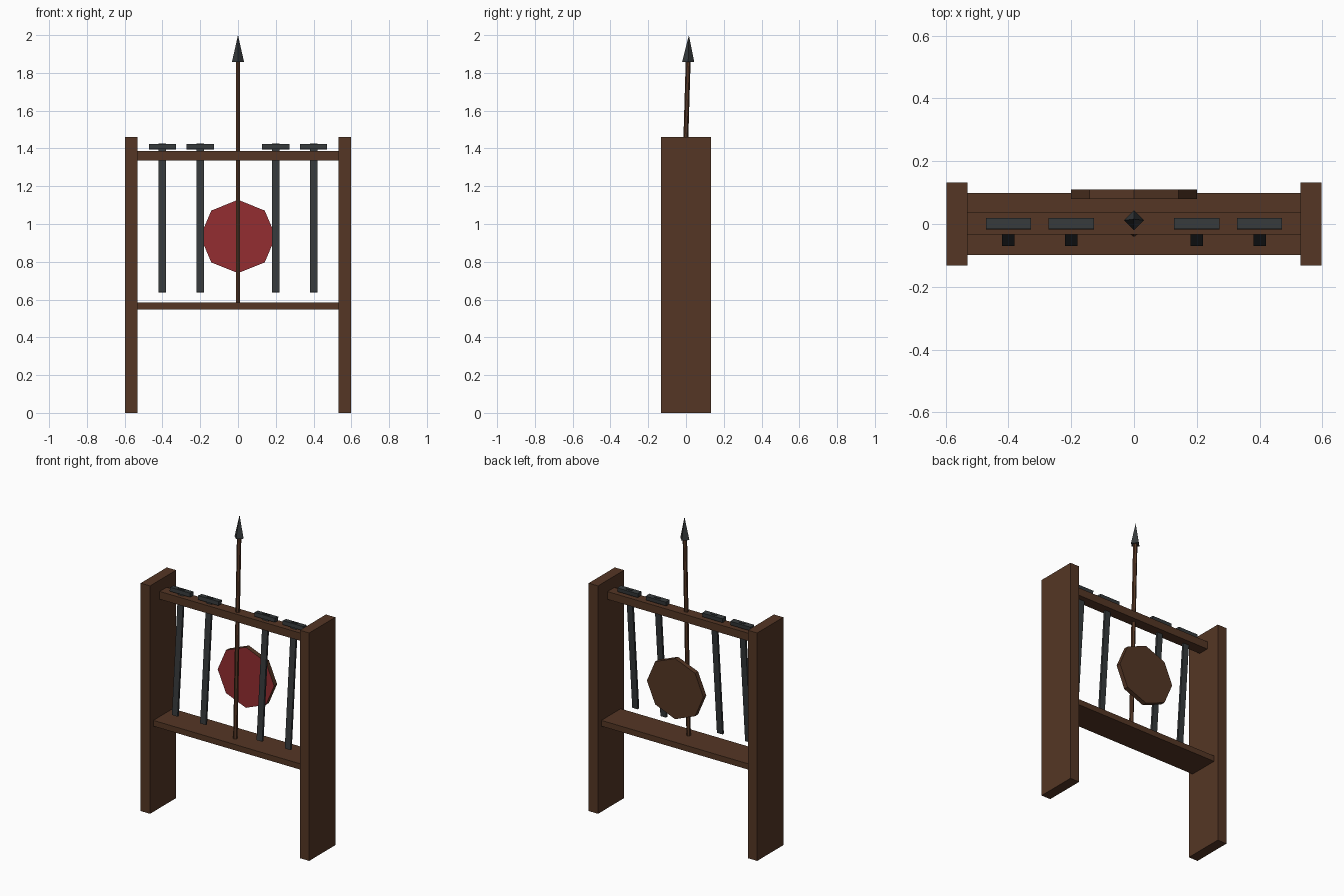
import bpy, bmesh, math
from mathutils import Vector, Matrix

if "Cube" in bpy.data.objects:
    bpy.data.objects.remove(bpy.data.objects["Cube"])


def material(name, rgb):
    m = bpy.data.materials.new(name)
    m.diffuse_color = (*rgb, 1)
    m.use_nodes = True
    m.node_tree.nodes["Principled BSDF"].inputs["Base Color"].default_value = m.diffuse_color
    return m


WOOD = material("dark wood", (0.089, 0.037, 0.018))
IRON = material("dark iron", (0.036, 0.041, 0.043))
RED = material("red paint", (0.296, 0.026, 0.031))


def finish(name, bm, mats, matrix=Matrix()):
    bm.transform(matrix)
    bmesh.ops.recalc_face_normals(bm, faces=bm.faces)
    mesh = bpy.data.meshes.new(name)
    bm.to_mesh(mesh)
    bm.free()
    for m in mats:
        mesh.materials.append(m)
    ob = bpy.data.objects.new(name, mesh)
    bpy.context.collection.objects.link(ob)
    return ob


def box(name, centre, size, mat, rot=Matrix()):
    bm = bmesh.new()
    bmesh.ops.create_cube(bm, size=1)
    return finish(name, bm, [mat],
                  Matrix.Translation(centre) @ rot @ Matrix.Diagonal((*size, 1)))


def rod(name, a, b, r1, r2, sides, mat, turn=0):
    # tapered prism from point a to point b
    a, b = Vector(a), Vector(b)
    d = b - a
    tilt = Matrix.Rotation(-math.atan2(d.y, d.z), 4, 'X')
    bm = bmesh.new()
    bmesh.ops.create_cone(bm, cap_ends=True, segments=sides, radius1=r1,
                          radius2=r2, depth=d.length)
    return finish(name, bm, [mat], Matrix.Translation((a + b) / 2) @ tilt
                  @ Matrix.Rotation(turn, 4, 'Z'))


# rack frame
for side, sx in (("left", -1), ("right", 1)):
    box(side + "_post", (sx * 0.564, 0, 0.73), (0.066, 0.264, 1.46), WOOD)
box("lower_shelf", (0, 0, 0.567), (1.07, 0.196, 0.037), WOOD)
box("upper_beam", (0, 0.001, 1.362), (1.07, 0.07, 0.05), WOOD)

# hanging swords, leaning forward at the bottom
lean = math.atan(0.08)
tilt = Matrix.Rotation(-lean, 4, 'X')
for i, x in enumerate((-0.4, -0.2, 0.2, 0.4), 1):
    box(f"sword_blade_{i}", (x, -0.031, 1.032), (0.04, 0.014, 0.79), IRON, tilt)
    box(f"sword_guard_{i}", (x, 0.001, 1.409), (0.144, 0.035, 0.025), IRON, tilt)

# spear leaning back
rod("spear_shaft", (0, -0.027, 0.58), (0, 0.012, 1.88), 0.013, 0.013, 6, WOOD)
rod("spear_head", (0, 0.0115, 1.858), (0, 0.0155, 2.0), 0.032, 0.0, 4, IRON)

# octagonal shield, painted on the front only
bm = bmesh.new()
bmesh.ops.create_cone(bm, cap_ends=True, segments=8, radius1=0.2, radius2=0.2,
                      depth=0.03)
shield = finish("shield", bm, [WOOD, RED],
                Matrix.Translation((0, 0.095, 0.934))
                @ Matrix.Diagonal((1, 1, 0.97, 1))
                @ Matrix.Rotation(math.pi / 2, 4, 'X'))
for p in shield.data.polygons:
    p.material_index = 1 if p.normal.y < -0.9 else 0
